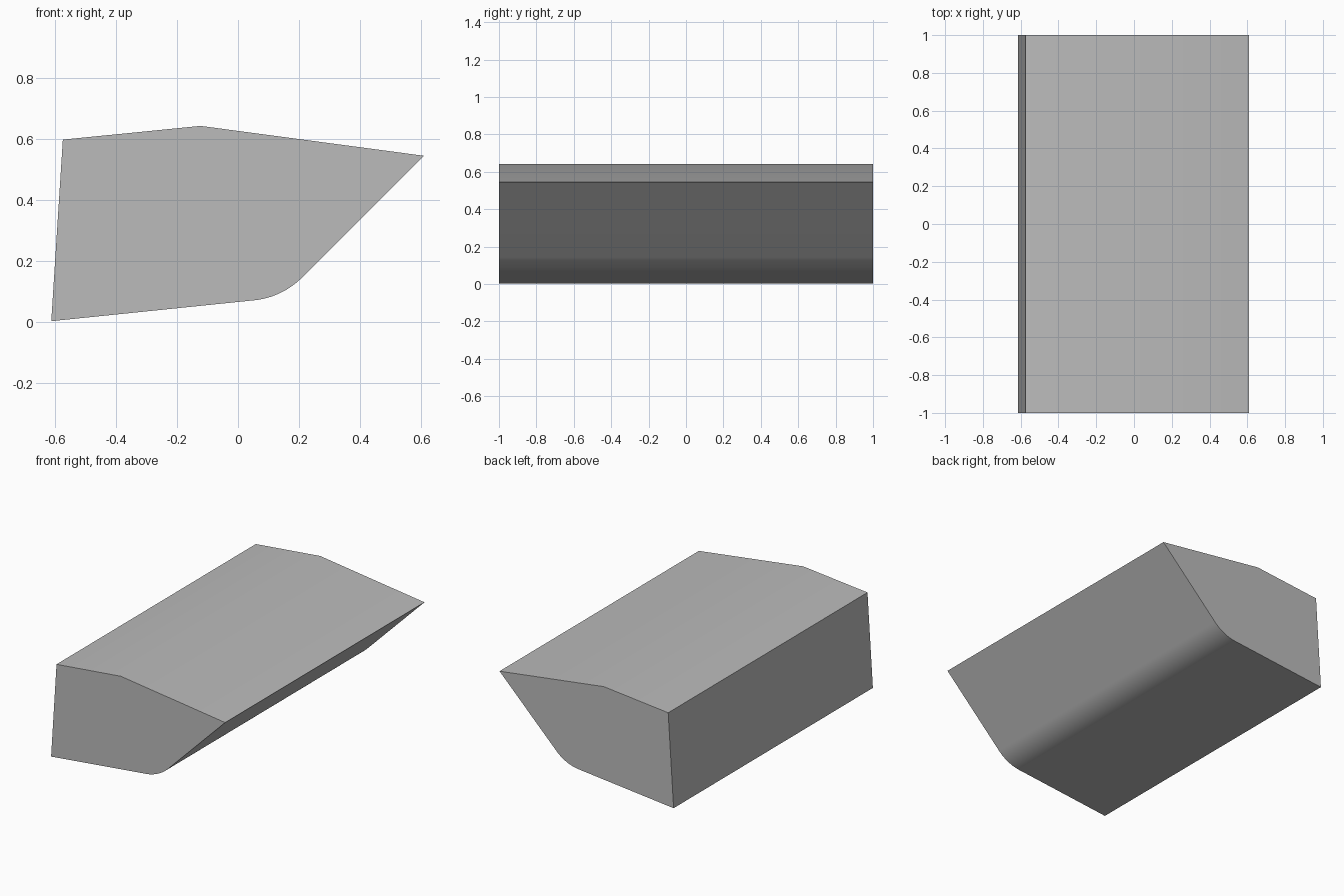
import bpy, bmesh, math
from mathutils import Vector

cube = bpy.data.objects.get("Cube")
if cube:
    bpy.data.objects.remove(cube, do_unlink=True)

# Plain grey material
grey = bpy.data.materials.new("plain_grey")
grey.use_nodes = True
colour = (0.5, 0.5, 0.5, 1)
grey.diffuse_color = colour
grey.node_tree.nodes["Principled BSDF"].inputs["Base Color"].default_value = colour

# Side profile (x, z), with the lower corner replaced by a tangent arc
heel, corner, tip = Vector((-0.613, 0.002)), Vector((0.145, 0.08)), Vector((0.61, 0.545))
ridge, rear_top = Vector((-0.123, 0.643)), Vector((-0.575, 0.598))
a, b = (heel - corner).normalized(), (tip - corner).normalized()
half = a.angle(b) / 2
reach = 0.092
radius = reach * math.tan(half)
centre = corner + (a + b).normalized() * (reach / math.cos(half))
start = corner + a * reach - centre
sweep = math.pi - 2 * half
steps = 16
arc = []
for i in range(steps + 1):
    t = sweep * i / steps
    c, s = math.cos(t), math.sin(t)
    arc.append(centre + Vector((start.x * c - start.y * s, start.x * s + start.y * c)))
profile = [heel] + arc + [tip, ridge, rear_top]

# Extrude the profile along the length
bm = bmesh.new()
face = bm.faces.new([bm.verts.new((p.x, -1, p.y)) for p in profile])
ext = bmesh.ops.extrude_face_region(bm, geom=[face], use_keep_orig=True)
bmesh.ops.translate(bm, vec=(0, 2, 0),
                    verts=[g for g in ext["geom"] if isinstance(g, bmesh.types.BMVert)])
bmesh.ops.recalc_face_normals(bm, faces=bm.faces)
mesh = bpy.data.meshes.new("wedge_block")
bm.to_mesh(mesh)
bm.free()
mesh.materials.append(grey)
block = bpy.data.objects.new("wedge_block", mesh)
bpy.context.collection.objects.link(block)

# Smooth the rounded corner and ridge, keep the hard edges
bpy.ops.object.select_all(action="DESELECT")
block.select_set(True)
bpy.context.view_layer.objects.active = block
bpy.ops.object.shade_smooth_by_angle(angle=math.radians(30))
